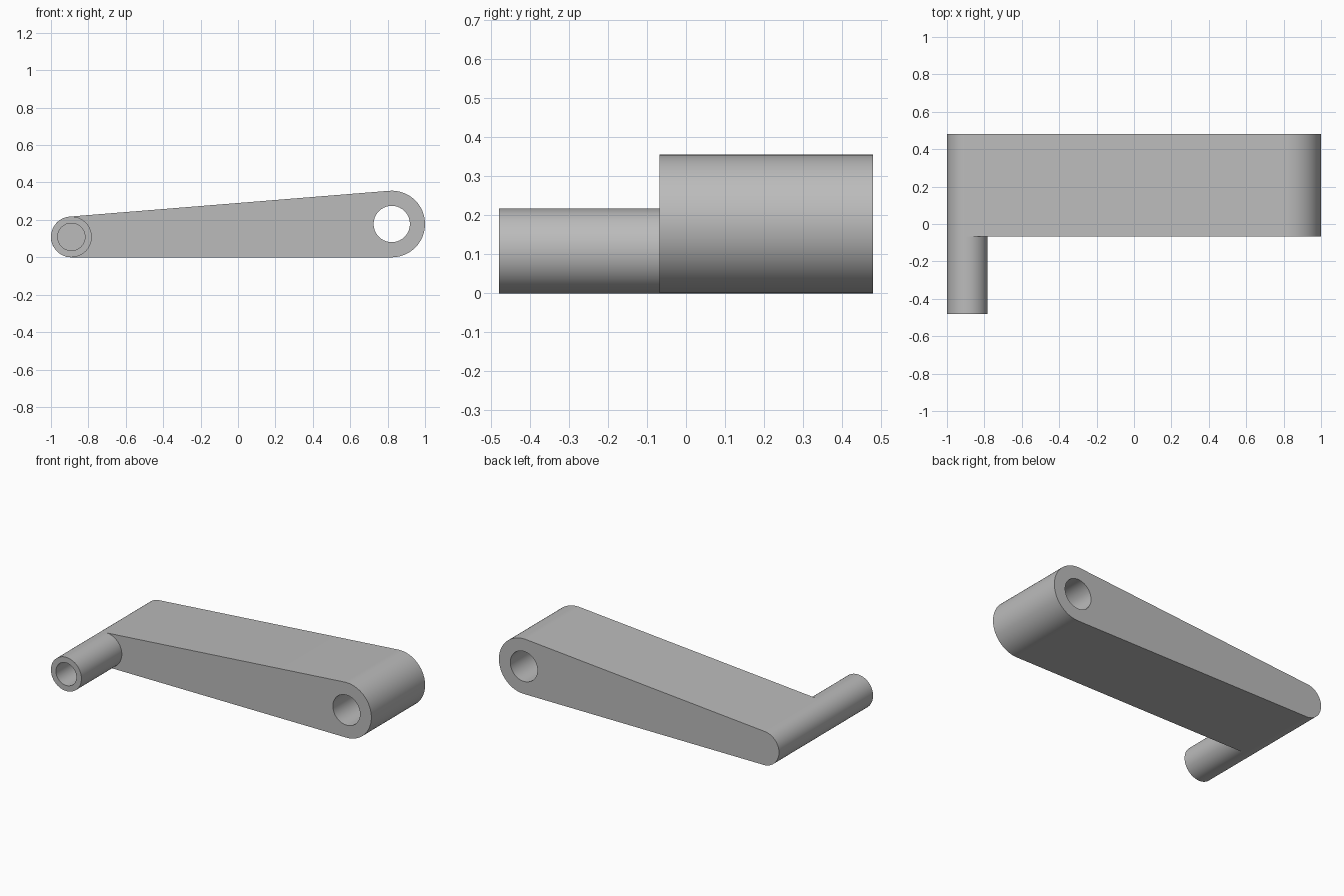
import bpy, bmesh
from math import sin, cos, pi, atan2

cube = bpy.data.objects.get("Cube")
if cube:
    bpy.data.objects.remove(cube, do_unlink=True)

grey = bpy.data.materials.new("plain_grey")
grey.use_nodes = True
colour = (0.5, 0.5, 0.5, 1)
grey.diffuse_color = colour
grey.node_tree.nodes["Principled BSDF"].inputs["Base Color"].default_value = colour

# Main dimensions: the two ends (x, radius), both resting on the ground
X1, R1, HOLE1 = -0.891, 0.109, 0.073
X2, R2, HOLE2 = 0.822, 0.178, 0.097
FRONT, FACE, BACK = -0.48, -0.068, 0.48


def arc(x, z, r, start, end, n):
    return [(x + r * cos(start + (end - start) * i / n),
             z + r * sin(start + (end - start) * i / n)) for i in range(n + 1)]


def circle(x, z, r, n=64):
    return arc(x, z, r, 0, 2 * pi, n)[:-1]


def extrude(name, outer, hole, y0, y1, capped_ends):
    """Prism along y with a hole through it; caps only at the listed ends."""
    bm = bmesh.new()
    for y in capped_ends:
        edges = []
        for loop in (outer, hole):
            vs = [bm.verts.new((x, y, z)) for x, z in loop]
            edges += [bm.edges.new((vs[i - 1], vs[i])) for i in range(len(vs))]
        bmesh.ops.triangle_fill(bm, edges=edges, use_beauty=True)
    for loop in (outer, hole):
        a, b = [[bm.verts.new((x, y, z)) for x, z in loop] for y in (y0, y1)]
        for i in range(len(a)):
            bm.faces.new((a[i - 1], a[i], b[i], b[i - 1]))
    bmesh.ops.remove_doubles(bm, verts=bm.verts, dist=1e-5)
    bmesh.ops.recalc_face_normals(bm, faces=bm.faces)
    mesh = bpy.data.meshes.new(name)
    bm.to_mesh(mesh)
    bm.free()
    mesh.materials.append(grey)
    obj = bpy.data.objects.new(name, mesh)
    bpy.context.collection.objects.link(obj)
    bpy.ops.object.select_all(action='DESELECT')
    obj.select_set(True)
    bpy.context.view_layer.objects.active = obj
    bpy.ops.object.shade_smooth_by_angle(angle=pi / 6)
    return obj


# Tapered arm: hull of two round ends, with a bore through the large end
top = pi / 2 + 2 * atan2(R2 - R1, X2 - X1)
outline = (arc(X2, R2, R2, -pi / 2, top, 48)
           + arc(X1, R1, R1, top, 3 * pi / 2, 48))
extrude("crank_arm", outline, circle(X2, R2, HOLE2), FACE, BACK, (FACE, BACK))

# Hollow peg on the small end; the arm face closes its hole
extrude("hollow_peg", circle(X1, R1, R1), circle(X1, R1, HOLE1),
        FRONT, FACE, (FRONT,))
